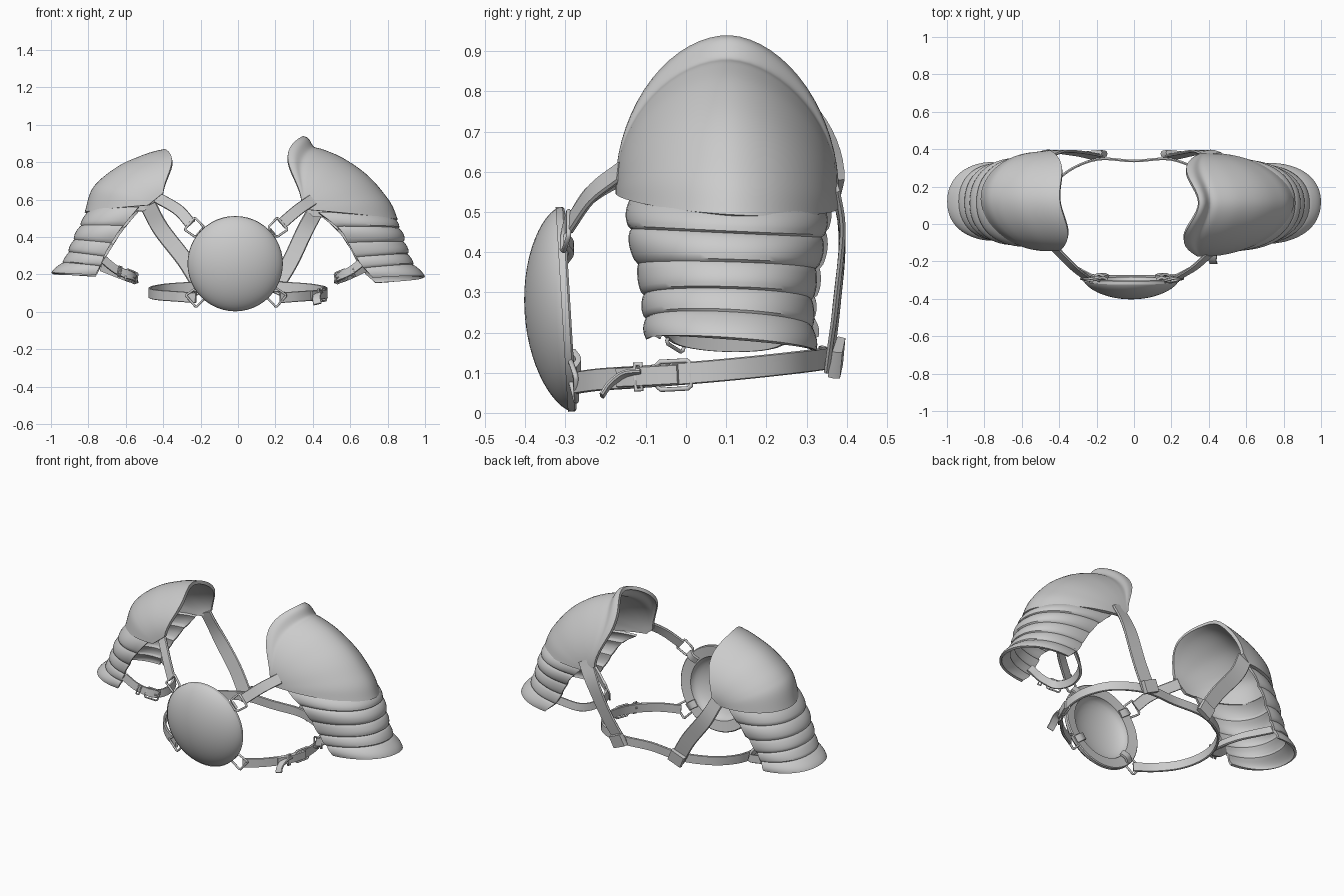
import bpy, math
from mathutils import Vector as V

if "Cube" in bpy.data.objects:
    bpy.data.objects.remove(bpy.data.objects["Cube"])


def spline(pts, n=6):
    """Catmull-Rom samples through points, n per segment."""
    p = [V(q) for q in pts]
    p = [p[0] * 2 - p[1]] + p + [p[-1] * 2 - p[-2]]
    out = []
    for i in range(1, len(p) - 2):
        a, b, c, d = p[i - 1:i + 3]
        for k in range(n):
            t = k / n
            out.append(0.5 * (2 * b + (c - a) * t + (2 * a - 5 * b + 4 * c - d) * t * t
                              + (3 * b - a - 3 * c + d) * t ** 3))
    return out + [p[-2]]


def loft(name, rows, closed=False, caps=False, thick=0, angle=40):
    """Skin a list of point rows into a smooth mesh."""
    m = len(rows[0])
    faces = [(i * m + j, i * m + (j + 1) % m, (i + 1) * m + (j + 1) % m, (i + 1) * m + j)
             for i in range(len(rows) - 1) for j in range(m if closed else m - 1)]
    if caps:
        faces += [tuple(range(m))[::-1], tuple(range((len(rows) - 1) * m, len(rows) * m))]
    me = bpy.data.meshes.new(name)
    me.from_pydata([tuple(v) for r in rows for v in r], [], faces)
    ob = bpy.data.objects.new(name, me)
    bpy.context.collection.objects.link(ob)
    bpy.ops.object.select_all(action='DESELECT')
    bpy.context.view_layer.objects.active = ob
    ob.select_set(True)
    bpy.ops.object.mode_set(mode='EDIT')
    bpy.ops.mesh.select_all(action='SELECT')
    bpy.ops.mesh.remove_doubles(threshold=0.0005)
    bpy.ops.mesh.normals_make_consistent(inside=False)
    bpy.ops.object.mode_set(mode='OBJECT')
    if thick:
        mod = ob.modifiers.new('thickness', 'SOLIDIFY')
        mod.thickness, mod.offset = thick, 0
        bpy.ops.object.modifier_apply(modifier=mod.name)
    bpy.ops.object.shade_smooth_by_angle(angle=math.radians(angle))
    return ob


def strap(name, pts, hint, width, thick=0.014):
    """Flat strap along a path; hint is the rough width direction."""
    path, rows = spline(pts), []
    for i, p in enumerate(path):
        t = (path[min(i + 1, len(path) - 1)] - path[max(i - 1, 0)]).normalized()
        w = V(hint) - t * t.dot(V(hint))
        w.normalize()
        n = t.cross(w) * thick / 2
        w *= width / 2
        rows.append([p - w * .9 - n, p + w * .9 - n, p + w, p + w * .9 + n, p - w * .9 + n, p - w])
    loft(name, rows, closed=True, caps=True)


def wire(name, pts, r=0.006, cyclic=True):
    """Round metal wire."""
    cu = bpy.data.curves.new(name, 'CURVE')
    cu.dimensions, cu.bevel_depth, cu.bevel_resolution = '3D', r, 2
    sp = cu.splines.new('POLY')
    sp.points.add(len(pts) - 1)
    for q, p in zip(sp.points, pts):
        q.co = (*p, 1)
    sp.use_cyclic_u = cyclic
    bpy.context.collection.objects.link(bpy.data.objects.new(name, cu))


def flat(c, u, w, pts):
    """Map 2D points into the plane of u and w at c."""
    u, w = V(u).normalized(), V(w)
    w = (w - u * u.dot(w)).normalized()
    return [V(c) + u * a + w * b for a, b in pts]


def buckle(name, c, u, w, size):
    a, b = size * .75, size * .6
    k = .8
    wire(name + '_frame', flat(c, u, w, [(-a, -b * k), (-a * k, -b), (a * k, -b), (a, -b * k),
                                         (a, b * k), (a * k, b), (-a * k, b), (-a, b * k)]), size * .1)
    wire(name + '_prong', flat(c, u, w, [(-a, 0), (a * 1.1, 0)]), size * .08, False)
    h = size * .55
    wire(name + '_keeper', flat(V(c) - V(u).normalized() * size * 1.6, u, w,
                                [(-.008, -h), (.008, -h), (.008, h), (-.008, h)]), size * .1)


def shell(name, s, front, apex, back, power, bow=None, bulge=None, n=6, thick=.02):
    """Armour shell made of arcs running front edge -> outer ridge -> back edge."""
    F, A, B = spline(front, n), spline(apex, n), spline(back, n)
    rows = []
    for i, (f, a, b) in enumerate(zip(F, A, B)):
        t = i / (len(F) - 1)
        c, half = (f + b) / 2, (f - b) / 2
        g = 1 + (bulge(t) if bulge else 0)
        bw = bow * (1 - t) ** 2 if bow else 0
        row = []
        for j in range(33):
            q = math.pi * j / 32
            co, si = math.cos(q), max(math.sin(q), 0)
            p = c + half * g * math.copysign(abs(co) ** power, co) + (a - c) * g * si ** power
            p.x += bw * math.sin(2 * q) ** 2
            row.append(V((p.x * s, p.y, p.z)))
        rows.append(row)
    loft(name, rows, thick=thick)


def edge(a, b, n):
    return [V(a).lerp(V(b), i / (n - 1)) for i in range(n)]


def ridge(pts, y=.11):
    return [(x, y, z) for x, z in pts]


# Chest disc: lathed bowl with a flat back ring
prof = [(.255 * math.sin(a), -.105 * math.cos(a) ** 1.25)
        for a in [math.pi / 2 * i / 14 for i in range(14)]]
prof += [(.255, -.012), (.255, .005), (.25, .01), (.19, .002)]
prof += [(.19 * math.cos(a), -.075 * math.sin(a)) for a in [math.pi / 2 * i / 8 for i in range(1, 9)]]
disc = loft('chest_disc', [[V((r * math.cos(2 * math.pi * k / 48), y, r * math.sin(2 * math.pi * k / 48)))
                            for k in range(48)] for r, y in prof], closed=True, angle=35)
disc.location, disc.rotation_euler = (-.015, -.297, .258), (.06, 0, 0)

# Large shoulder dome with flared collar (+x)
top = [(.345, .93), (.37, .92), (.40, .875), (.45, .86), (.545, .82), (.64, .76), (.71, .70),
       (.77, .63), (.815, .565), (.845, .49)]
shell('large_shoulder_dome', 1, edge((.34, -.165, .58), (.38, -.165, .545), 10), ridge(top),
      edge((.36, .37, .55), (.40, .37, .51), 10), 1.08, bow=-.075)

# Small shoulder dome (-x)
top = [(.395, .86), (.46, .845), (.53, .82), (.61, .785), (.68, .74), (.74, .69), (.78, .635), (.81, .53)]
shell('small_shoulder_dome', -1, edge((.40, -.135, .635), (.48, -.135, .57), 8), ridge(top, .13),
      edge((.45, .385, .58), (.5, .375, .54), 8), 1.04, bow=-.035)


# Overlapping arm lames, each flaring outwards toward its lower edge
def lames(t):
    k = t * 5 % 1 if t < 1 else 1
    return .055 * math.sin(math.pi * (k * .85 + .02)) ** .8 - .015


shell('large_arm_lames', 1,
      [(.43, -.135, .53), (.545, -.13, .44), (.61, -.105, .33), (.66, -.095, .25), (.72, -.09, .185)],
      ridge([(.815, .51), (.86, .43), (.89, .34), (.92, .265), (.99, .185)]),
      [(.45, .34, .51), (.545, .33, .42), (.61, .31, .32), (.66, .305, .23), (.735, .315, .155)],
      .92, bulge=lames, n=10, thick=.014)
shell('small_arm_lames', -1,
      [(.53, -.11, .56), (.63, -.10, .44), (.70, -.08, .33), (.73, -.075, .26), (.76, -.075, .2)],
      ridge([(.79, .54), (.845, .44), (.885, .35), (.92, .275), (.99, .205)], .12),
      [(.53, .35, .54), (.62, .34, .43), (.69, .32, .32), (.73, .31, .25), (.76, .32, .19)],
      .92, bulge=lames, n=10, thick=.014)

for s, side in ((1, 'right'), (-1, 'left')):
    big = s > 0
    # Front straps from the domes to the disc
    ring_top, ring_low = V((s * .222 - .01, -.298, .45)), V((s * .215 - .01, -.28, .08))
    start = V((.40, -.165, .60)) if big else V((-.43, -.125, .61))
    strap(side + '_front_strap', [start, (s * .32, -.235, .545), ring_top + V((s * .02, .01, .02))],
          (-s, 0, 1), .062)
    # D-rings and the tabs that hold them on the disc
    dee = [(-.045, -.02), (-.045, .02), (-.03, .036), (.03, .042), (.036, .036), (.036, -.036),
           (.03, -.042), (-.03, -.036)]
    for nm, c, dz in (('upper', ring_top, 1), ('lower', ring_low, -1)):
        u = V((s, .25, dz * .85))
        wire(f'{side}_{nm}_ring', flat(c, u, (-s * dz, 0, 1), dee), .0065)
        strap(f'{side}_{nm}_tab', [c - V((s * .08, .0, dz * .06)), c - V((s * .05, -.012, dz * .04)),
                                   c - V((s * .025, 0, dz * .02))], (-s * dz, 0, 1), .045)
    # Back straps from the domes down to the belt
    bx = .43 if big else .48
    strap(side + '_back_strap', [(s * bx, .37, .57), (s * (bx - .07), .388, .44),
                                 (s * .28, .375, .27), (s * .19, .356, .12)], (1, 0, .4 * s), .09)
    strap(side + '_back_strap_loop', [(s * .215, .378, .17), (s * .185, .372, .105)], (1, 0, .4 * s), .095, .03)
    # Arm strap around the open side of the lames
    o = 0 if big else .04
    arm = [(s * (.68 + o), -.08, .28), (s * (.61 + o), -.055, .225), (s * (.545 + o / 2), -.01, .19),
           (s * (.525 + o / 2), .1, .175), (s * (.57 + o / 2), .22, .185), (s * (.69 + o), .305, .24)]
    strap(side + '_arm_strap', arm, (s * .25, 0, 1), .048)
    buckle(side + '_arm_buckle', (s * (.55 + o / 2), -.02, .19), (-s * .6, .4, -.25), (s * .25, 0, 1), .05)

# Belt running from the lower rings round the back
half = [(.225, -.275, .075), (.33, -.215, .083), (.425, -.11, .09), (.47, .02, .1), (.455, .15, .112),
        (.37, .27, .125), (.2, .345, .135)]
belt = half + [(0, .337, .14)] + [(-x, y, z) for x, y, z in half[::-1]]
strap('belt', belt, (0, 0, 1), .056)

# Belt buckle, overlapping layer and loose tail
buckle('belt_buckle', (.458, -.03, .094), (.3, 1, .05), (0, 0, 1), .058)
strap('belt_overlap', [(.39, -.17, .088), (.435, -.11, .091), (.473, -.02, .096)], (0, 0, 1), .05)
strap('belt_tail', [(.435, -.11, .1), (.425, -.155, .095), (.42, -.19, .07), (.425, -.21, .042)],
      (1, 0, .3), .045, .01)
